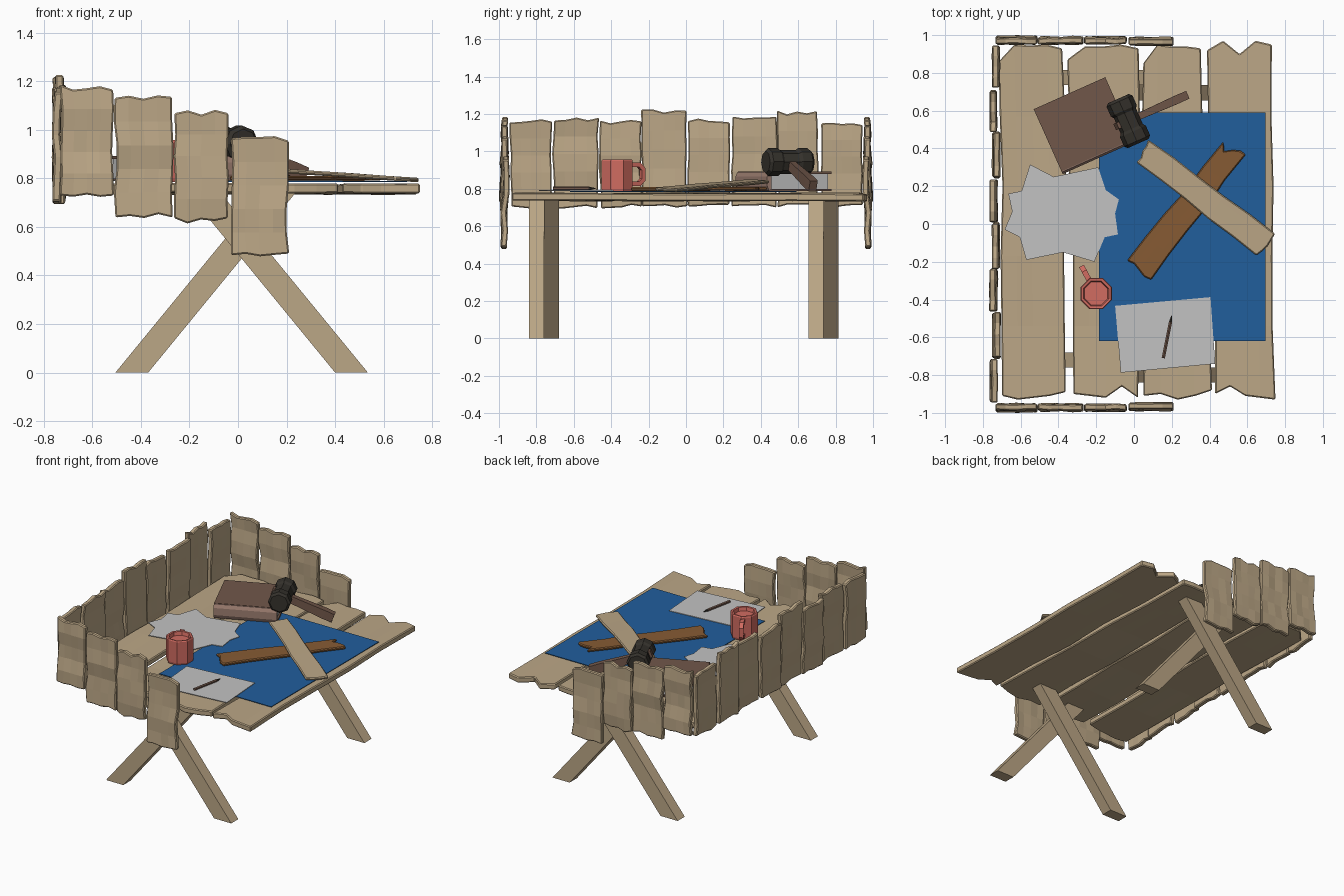
import bpy, bmesh, math, random
from mathutils import Vector

if "Cube" in bpy.data.objects:
    bpy.data.objects.remove(bpy.data.objects["Cube"])


def material(name, rgb):
    m = bpy.data.materials.new(name)
    m.diffuse_color = (*rgb, 1)
    m.use_nodes = True
    m.node_tree.nodes["Principled BSDF"].inputs["Base Color"].default_value = m.diffuse_color
    return m


TAN = material("pale wood", (0.50, 0.385, 0.24))
BLUE = material("blue sheet", (0.015, 0.112, 0.335))
PAPER = material("grey paper", (0.54, 0.54, 0.54))
RED = material("red glaze", (0.64, 0.15, 0.12))
BROWN = material("orange brown wood", (0.24, 0.105, 0.034))
COVER = material("dark brown", (0.165, 0.095, 0.068))
SPINE = material("pinkish brown", (0.34, 0.21, 0.165))
DARK = material("dark iron", (0.035, 0.031, 0.025))


def finish(name, bm, mat):
    bmesh.ops.recalc_face_normals(bm, faces=bm.faces)
    mesh = bpy.data.meshes.new(name)
    bm.to_mesh(mesh)
    bm.free()
    mesh.materials.append(mat)
    ob = bpy.data.objects.new(name, mesh)
    bpy.context.collection.objects.link(ob)
    return ob


def loft(name, rings, mat):
    """Skin a list of equal rings and cap both ends."""
    bm = bmesh.new()
    vs = [[bm.verts.new(p) for p in r] for r in rings]
    n = len(vs[0])
    for a, b in zip(vs, vs[1:]):
        for i in range(n):
            bm.faces.new((a[i], a[(i + 1) % n], b[(i + 1) % n], b[i]))
    bm.faces.new(vs[0])
    bm.faces.new(vs[-1])
    return finish(name, bm, mat)


def prism(name, pts, w0, w1, place, mat):
    return loft(name, [[place(u, v, w) for u, v in pts] for w in (w0, w1)], mat)


def board(name, corners, thick, place, seed, mat, ends=None, wob=0.006, warp=0.006):
    """Rough board; corners = start left, start right, end left, end right."""
    rnd = random.Random(seed)
    a, b, c, d = [Vector(p) for p in corners]
    axis = ((c + d) - (a + b)).normalized()
    side = (b - a).normalized()
    rows, cols = 5, 4
    if ends is None:
        ends = [[rnd.uniform(-0.012, 0.012) for _ in range(cols + 1)] for _ in range(2)]
    bm = bmesh.new()
    grid = {}
    for i in range(rows + 1):
        t = i / rows
        slips = [rnd.uniform(-wob, wob) for _ in range(2)]
        bow = rnd.uniform(-warp, warp)
        for j in range(cols + 1):
            s = j / cols
            p = a.lerp(b, s).lerp(c.lerp(d, s), t)
            p = p + side * (slips[0] * (1 - s) + slips[1] * s)
            if i == 0:
                p = p + axis * ends[0][j]
            if i == rows:
                p = p + axis * ends[1][j]
            w = bow + rnd.uniform(-warp, warp) * 0.35
            for k in (0, 1):
                grid[i, j, k] = bm.verts.new(place(p.x, p.y, w + (k - 0.5) * thick))
    g = grid
    for i in range(rows):
        for j in range(cols):
            for k in (0, 1):
                bm.faces.new((g[i, j, k], g[i + 1, j, k], g[i + 1, j + 1, k], g[i, j + 1, k]))
        for j in (0, cols):
            bm.faces.new((g[i, j, 0], g[i + 1, j, 0], g[i + 1, j, 1], g[i, j, 1]))
    for j in range(cols):
        for i in (0, rows):
            bm.faces.new((g[i, j, 0], g[i, j + 1, 0], g[i, j + 1, 1], g[i, j, 1]))
    ob = finish(name, bm, mat)
    bev = ob.modifiers.new("worn edges", "BEVEL")
    bev.width = 0.006
    bev.segments = 1
    bev.limit_method = "ANGLE"
    bev.angle_limit = math.radians(50)
    return ob


def flat(z):
    return lambda u, v, w: Vector((u, v, z + w))


# table top planks: front left x, front right x, back left x, back right x, end offsets
planks = [
    (-0.70, -0.36, -0.71, -0.375, ([0, -.02, -.01, 0, .02], [-.08, .01, .005, .01, -.01])),
    (-0.32, 0.02, -0.35, 0.03, ([.01, 0, -.01, .05, -.01], [-.07, 0, 0, .01, -.01])),
    (0.05, 0.41, 0.05, 0.355, ([0, .01, -.02, 0, .03], [-.09, .01, 0, 0, -.01])),
    (0.435, 0.745, 0.385, 0.725, ([.01, .05, 0, -.01, -.02], [-.02, .03, -.04, .03, .01])),
]
for i, (a, b, c, d, e) in enumerate(planks):
    board(f"top_plank_{i+1}", ((a, -0.91), (b, -0.91), (c, 0.94), (d, 0.94)), 0.04,
          flat(0.757), 10 + i, TAN, e, 0.01, 0.005)

# back wall boards
spans = [(-.94, -.72, 1.16), (-.71, -.47, 1.175), (-.46, -.24, 1.16), (-.235, .005, 1.215),
         (.01, .235, 1.165), (.245, .485, 1.175), (.49, .705, 1.21), (.72, .945, 1.15)]
for i, (y0, y1, top) in enumerate(spans):
    off = -0.737 + (0.008 if i % 2 else -0.006)
    board(f"wall_board_{i+1}", ((y0, 0.705), (y1, 0.705), (y0, top), (y1, top)), 0.034,
          lambda u, v, w, o=off: Vector((o + w, u, v)), 30 + i, TAN)

# stepped side boards, front and back
steps = [(-.73, -.515, .73, 1.175), (-.505, -.27, .645, 1.13),
         (-.26, -.04, .625, 1.07), (-.025, .205, .48, .965)]
for sgn, label in ((-1, "front"), (1, "back")):
    for i, (x0, x1, z0, z1) in enumerate(steps):
        board(f"{label}_side_board_{i+1}", ((x0, z0), (x1, z0), (x0, z1), (x1, z1)), 0.032,
              lambda u, v, w, s=sgn: Vector((u, s * (0.97 + w), v)), 50 + i, TAN, warp=0.011)

# crossed legs
top = 0.74
run = top / 1.22
for label, right_y, left_y in (("front", -0.84, -0.76), ("back", 0.655, 0.735)):
    for side, y, s in (("right", right_y, 1), ("left", left_y, -1)):
        pts = [(0.015 + s * x, z) for x, z in
               ((0.385, 0), (0.52, 0), (0.52 - run, top), (0.385 - run, top))]
        prism(f"{label}_{side}_leg", pts, y, y + 0.08, lambda u, v, w: Vector((u, w, v)), TAN)

# blue sheet and papers
prism("blue_sheet", [(-.185, -.62), (.695, -.62), (.695, .59), (-.185, .59)],
      0, 0.004, flat(0.784), BLUE)
prism("paper_sheet", [(-.10, -.433), (.405, -.387), (.43, -.74), (-.07, -.787)],
      0, 0.004, flat(0.789), PAPER)
prism("torn_paper", [(-.55, .315), (-.425, .25), (-.19, .30), (-.15, .18), (-.08, .13),
                     (-.10, .055), (-.085, -.055), (-.155, -.07), (-.21, -.20), (-.375, -.15),
                     (-.57, -.19), (-.605, -.07), (-.685, -.03), (-.645, .065), (-.665, .16),
                     (-.595, .175)], 0, 0.004, flat(0.789), PAPER)

# loose boards on the sheet
board("brown_board", ((-.035, -.195), (.09, -.295), (.465, .425), (.585, .36)), 0.02,
      flat(0.80), 71, BROWN, ([0, .01, 0, -.01, 0], [.015, -.03, 0, .015, .01]), 0.006, 0.001)
board("loose_plank", ((.015, .33), (.075, .445), (.645, -.17), (.745, -.045)), 0.018,
      lambda u, v, w: Vector((u, v, 0.842 - 0.065 * u + w)), 72, TAN,
      ([0, .01, 0, .005, 0], [0, .01, .015, .01, .005]), 0.006, 0.001)


def circle(n, r):
    return [(r * math.cos(math.tau * (i + 0.5) / n), r * math.sin(math.tau * (i + 0.5) / n))
            for i in range(n)]


# mug with handle
cx, cy = -0.20, -0.368
loft("mug", [[(cx + x, cy + y, z) for x, y in circle(8, r)] for r, z in
             ((.086, .785), (.09, .80), (.09, .95), (.085, .957), (.072, .955), (.066, .93))], RED)
out = Vector((-0.47, 0.88, 0)).normalized()
across = Vector((-out.y, out.x, 0))
prism("mug_handle", [(.07, .94), (.135, .94), (.165, .91), (.165, .845), (.135, .815), (.07, .815),
                     (.07, .838), (.125, .838), (.143, .855), (.143, .90), (.125, .917), (.07, .917)],
      -0.014, 0.014, lambda u, v, w: Vector((cx, cy, v)) + out * u + across * w, RED)

# book: u runs away from the spine, v is height, w runs along the spine
e1 = Vector((0.38, 0.17, 0)).normalized()
e2 = Vector((-e1.y, e1.x, 0))


def in_book(u, v, w):
    return Vector((-0.38, 0.27, v)) + e2 * u + e1 * w


def box(u0, u1, v0, v1):
    return [(u0, v0), (u1, v0), (u1, v1), (u0, v1)]


prism("book_lower_cover", box(0.01, .37, .788, .80), 0, .415, in_book, COVER)
prism("book_upper_cover", box(0.01, .37, .879, .892), 0, .415, in_book, COVER)
prism("book_pages", box(.015, .355, .80, .879), .012, .403, in_book, PAPER)
prism("book_spine", [(.018, .788), (.005, .79), (-.006, .815), (-.006, .865), (.005, .889),
                     (.018, .891)], 0, .415, in_book, SPINE)

# hammer: head resting on the book, handle sloping down to the table
centre = Vector((-0.03, 0.545, 0.943))
shaft = (Vector((0.275, 0.68, 0.815)) - centre)
length = shaft.length
shaft.normalize()
head_axis = Vector((-shaft.y, shaft.x, 0)).normalized()
up = shaft.cross(head_axis)
loft("hammer_head", [[centre + head_axis * s + shaft * x + up * z for x, z in circle(8, r)]
                     for s, r in ((-.13, .06), (-.115, .075), (-.06, .075), (-.045, .064),
                                  (.045, .064), (.06, .075), (.115, .075), (.13, .06))], DARK)
loft("hammer_handle", [[centre + shaft * s + head_axis * x * w + up * z * w for x, z in
                        ((-.022, -.03), (.022, -.03), (.022, .03), (-.022, .03))]
                       for s, w in ((-.075, .8), (.10, .85), (length - .06, 1.05), (length, 1))], COVER)

# pencil
start, end = Vector((.155, -.71, .802)), Vector((.20, -.485, .802))
along = (end - start).normalized()
cross = Vector((-along.y, along.x, 0))


def pencil_ring(t, r):
    return [start.lerp(end, t) + cross * x + Vector((0, 0, z)) for x, z in circle(6, r)]


loft("pencil", [pencil_ring(0, .010), pencil_ring(.85, .010)], COVER)
loft("pencil_tip", [pencil_ring(.85, .010), pencil_ring(1, .002)], DARK)
